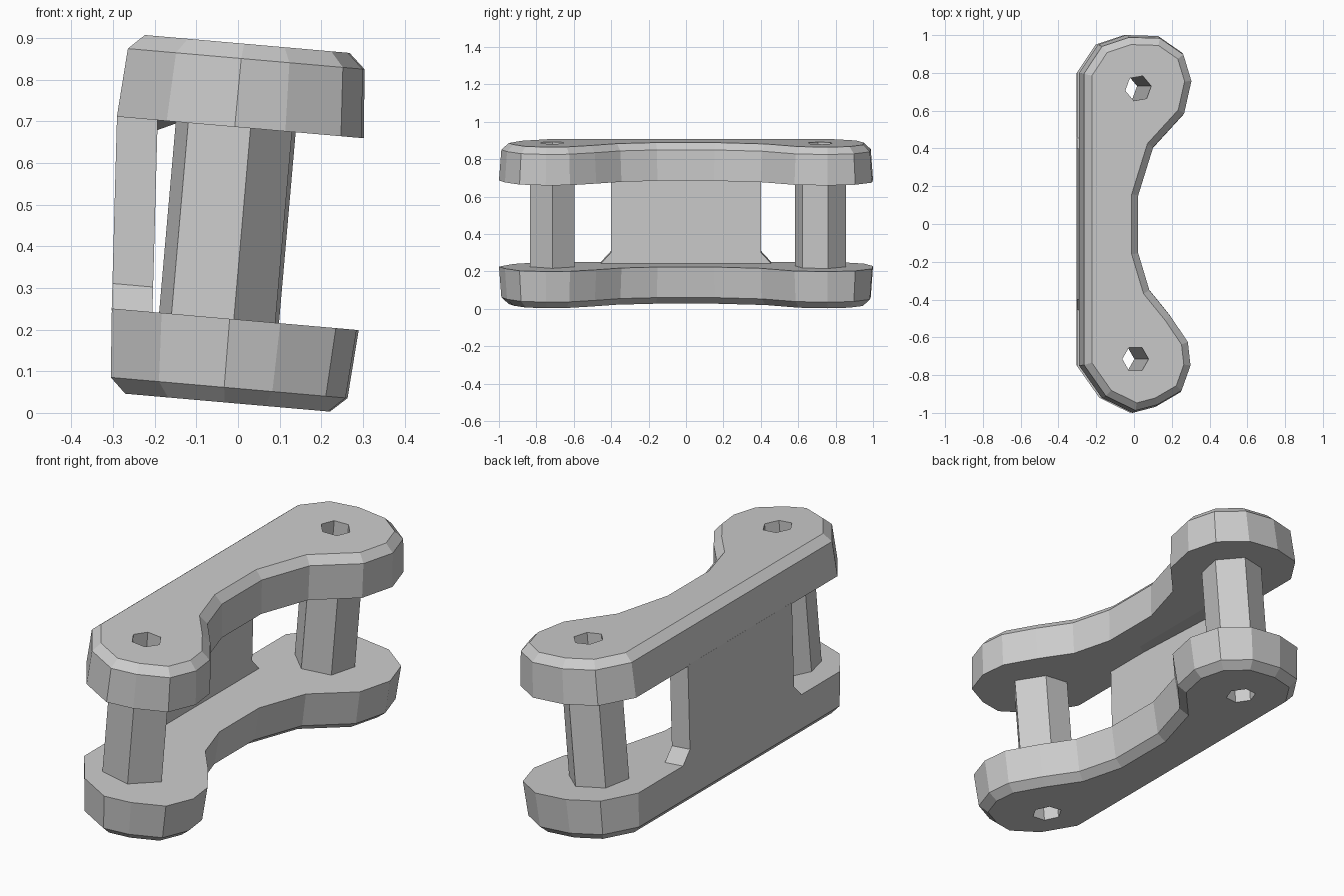
import bpy, bmesh, math
from mathutils import Matrix, Vector

if "Cube" in bpy.data.objects:
    bpy.data.objects.remove(bpy.data.objects["Cube"])

# the whole link leans 5 degrees towards +x
LEAN = Matrix.Translation((0, 0, 0.455)) @ Matrix.Rotation(math.radians(5), 4, 'Y')


def loft(name, rings):
    """Solid through a stack of matching rings, capped at both ends."""
    bm = bmesh.new()
    loops = [[bm.verts.new(p) for p in ring] for ring in rings]
    n = len(loops[0])
    for a, b in zip(loops, loops[1:]):
        for i in range(n):
            j = (i + 1) % n
            bm.faces.new((a[i], a[j], b[j], b[i]))
    bm.faces.new(loops[0])
    bm.faces.new(loops[-1])
    bmesh.ops.recalc_face_normals(bm, faces=bm.faces)
    me = bpy.data.meshes.new(name)
    bm.to_mesh(me)
    bm.free()
    ob = bpy.data.objects.new(name, me)
    ob.matrix_world = LEAN
    bpy.context.collection.objects.link(ob)
    return ob


def inset(pts, d):
    """Mitred inward offset of a clockwise outline."""
    out = []
    for i, p in enumerate(pts):
        p = Vector(p)
        e1 = (p - Vector(pts[i - 1])).normalized()
        e2 = (Vector(pts[(i + 1) % len(pts)]) - p).normalized()
        n1, n2 = Vector((e1.y, -e1.x)), Vector((e2.y, -e2.x))
        out.append(p + (n1 + n2) * d / (1 + n1.dot(n2)))
    return out


def ring(pts, z, dx=0, dy=0):
    return [(p[0] + dx, p[1] + dy, z) for p in pts]


def hexagon(r, turn):
    return [(r * math.cos(math.radians(turn + 60 * i)),
             r * math.sin(math.radians(turn + 60 * i))) for i in range(6)]


# end plates: straight back edge, round ends, narrow waist, chamfered outside
OUTLINE = [(-.30, .80), (-.20, .95), (-.05, 1.0), (.12, .995), (.25, .905), (.295, .757),
           (.255, .58), (.09, .40), (.012, .15), (.012, -.153), (.07, -.345), (.18, -.48),
           (.275, -.62), (.29, -.75), (.24, -.89), (.106, -.968), (-.016, -1.0),
           (-.18, -.92), (-.30, -.75)]
plates = []
for name, s, dx in (("upper_plate", 1, -.012), ("lower_plate", -1, .016)):
    plates.append(loft(name, [ring(OUTLINE, s * .23, dx),
                              ring(inset(OUTLINE, .012), s * .395, dx),
                              ring(inset(OUTLINE, .05), s * .431, dx)]))

# six-sided posts with a hexagonal bore running through posts and plates
FRONT = [(.14, 0), (.05, .12), (-.08, .12), (-.14, .02), (-.11, -.10), (.04, -.12)]
for name, shape, turn, x, y in (("front_post", FRONT, 0, -.03, -.715),
                                ("back_post", hexagon(.14, 17), 10, -.015, .718)):
    post = loft(name, [ring(shape, z, x, y) for z in (-.24, .24)])
    cutter = loft("bore_cutter", [ring(hexagon(.07, turn), z, x, y) for z in (-.6, .6)])
    cutter.hide_render = True
    for ob in plates + [post]:
        mod = ob.modifiers.new("bore", 'BOOLEAN')
        mod.operation, mod.solver, mod.object = 'DIFFERENCE', 'EXACT', cutter
        bpy.context.view_layer.objects.active = ob
        bpy.ops.object.modifier_apply(modifier=mod.name)
    bpy.data.objects.remove(cutter)

# web joining the plates along the back edge, flared at its foot
web_side = [(-.4, .235), (-.4, -.17), (-.46, -.235), (.46, -.235), (.4, -.17), (.4, .235)]
loft("side_web", [[(x - .06 * w, y, w) for y, w in web_side] for x in (-.298, -.20)])

# small sloped gusset under the upper plate
gusset = [(-.22, .235), (-.15, .235), (-.215, .205)]
loft("upper_gusset", [[(x, -.23, z + (.028 if z < .22 else 0)) for x, z in gusset],
                      [(x, .41, z) for x, z in gusset]])
